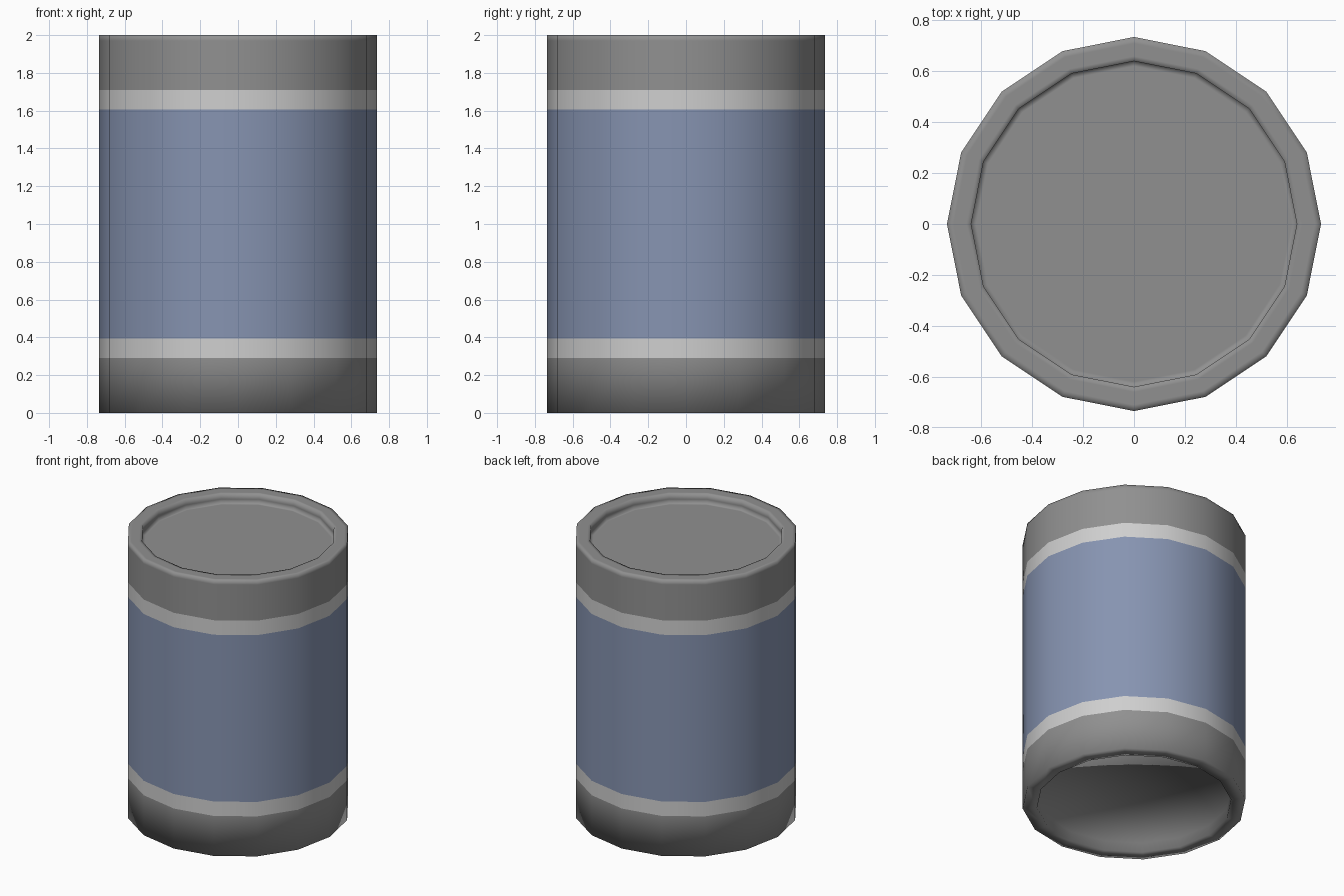
import bpy, bmesh, math

if "Cube" in bpy.data.objects:
    bpy.data.objects.remove(bpy.data.objects["Cube"])

SIDES = 16


def material(name, rgb):
    m = bpy.data.materials.new(name)
    m.diffuse_color = (*rgb, 1)
    m.use_nodes = True
    m.node_tree.nodes["Principled BSDF"].inputs["Base Color"].default_value = m.diffuse_color
    return m


mats = [material("grey metal", (0.28, 0.28, 0.28)),
        material("pale band", (0.62, 0.62, 0.62)),
        material("dusty blue", (0.24, 0.295, 0.44))]

# Lathe profile (radius, height), from underside recess up to the lid
R, IN = 0.735, 0.64
profile = [(IN, 0.07), (IN, 0.0), (R, 0.0), (R, 0.29), (R, 0.395), (R, 1.605),
           (R, 1.71), (R, 1.97), (R, 2.0), (0.71, 2.0), (0.66, 2.0),
           (IN, 2.0), (IN, 1.96), (IN, 1.93), (0.62, 1.93)]

bm = bmesh.new()
rings = []
for r, z in profile:
    rings.append([bm.verts.new((r * math.cos(2 * math.pi * i / SIDES),
                                r * math.sin(2 * math.pi * i / SIDES), z))
                  for i in range(SIDES)])

# Walls, rims and recess sides
for a, b in zip(rings, rings[1:]):
    for i in range(SIDES):
        j = (i + 1) % SIDES
        bm.faces.new((a[i], a[j], b[j], b[i]))

# Flat lid and recessed base
bm.faces.new(rings[-1])
hub = bm.verts.new((0, 0, profile[0][1]))
for i in range(SIDES):
    bm.faces.new((rings[0][(i + 1) % SIDES], rings[0][i], hub))

# Smooth shading, colours by height
for f in bm.faces:
    f.smooth = True
    z = f.calc_center_median().z
    if 0.395 < z < 1.605:
        f.material_index = 2
    elif 0.29 < z < 1.71:
        f.material_index = 1

mesh = bpy.data.meshes.new("barrel")
bm.to_mesh(mesh)
bm.free()
for m in mats:
    mesh.materials.append(m)
bpy.context.collection.objects.link(bpy.data.objects.new("barrel", mesh))
